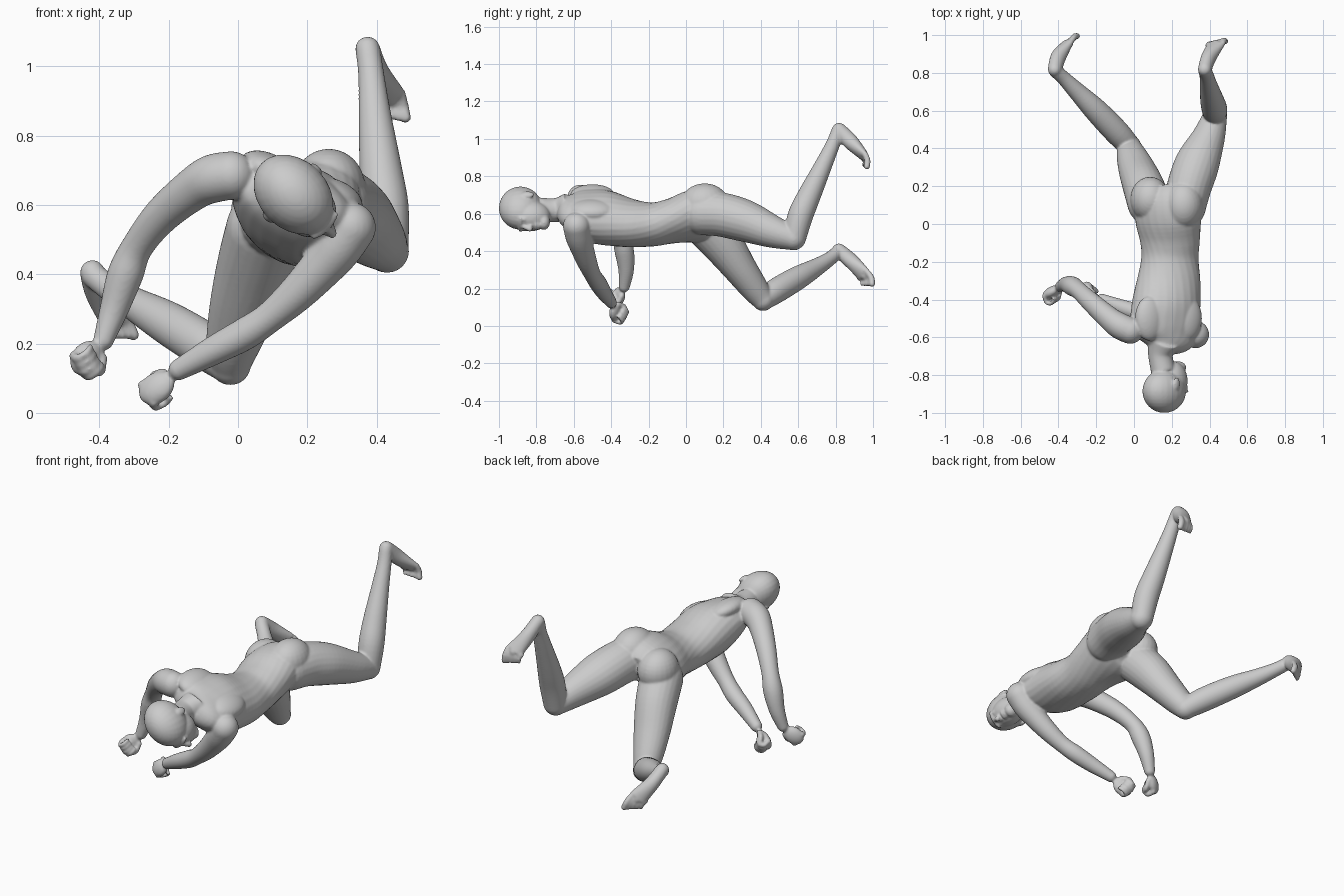
import bpy, bmesh
from math import sin, cos, pi, radians
from mathutils import Vector, Matrix

bm = bmesh.new()
X, Y, Z = Vector((1, 0, 0)), Vector((0, 1, 0)), Vector((0, 0, 1))


def blob(c, r, axes=(X, Y, Z)):
    """Ellipsoid with radii r along three axes."""
    m = Matrix([a.normalized() * k for a, k in zip(axes, r)]).transposed()
    if m.determinant() < 0:
        m.col[0] = -m.col[0]
    m = Matrix.Translation(c) @ m.to_4x4()
    bmesh.ops.create_uvsphere(bm, u_segments=24, v_segments=16, radius=1, matrix=m)


def loft(rings, ref=X, steps=5, seg=24, ends=True):
    """Smooth tube through rings (x, y, z, half width, half depth, roll)."""
    pts = []
    for r in rings:
        r = list(r)
        if len(r) == 4:
            r.append(r[3])
        pts.append(r + [0] * (6 - len(r)))
    path = []
    for i in range(len(pts) - 1):
        a, b, c, d = pts[max(i - 1, 0)], pts[i], pts[i + 1], pts[min(i + 2, len(pts) - 1)]
        for s in range(steps):
            t = s / steps
            path.append([.5 * (2 * q + (e - p) * t + (2 * p - 5 * q + 4 * e - f) * t * t
                               + (3 * q - p - 3 * e + f) * t ** 3)
                         for p, q, e, f in zip(a, b, c, d)])
    path.append(pts[-1])
    loops, faces = [], []
    for i, p in enumerate(path):
        t = (Vector(path[min(i + 1, len(path) - 1)][:3]) - Vector(path[max(i - 1, 0)][:3])).normalized()
        side = (ref - t * ref.dot(t)).normalized()
        n, a = side.cross(t), radians(p[5])
        u, v = side * cos(a) + n * sin(a), n * cos(a) - side * sin(a)
        loops.append([bm.verts.new(Vector(p[:3]) + u * p[3] * cos(k * 2 * pi / seg)
                                   + v * p[4] * sin(k * 2 * pi / seg)) for k in range(seg)])
    for a, b in zip(loops, loops[1:]):
        faces += [bm.faces.new((a[k], a[(k + 1) % seg], b[(k + 1) % seg], b[k])) for k in range(seg)]
    faces += [bm.faces.new(loops[0]), bm.faces.new(loops[-1])]
    bmesh.ops.recalc_face_normals(bm, faces=faces)
    if ends:
        for p in (pts[0], pts[-1]):
            r = min(p[3], p[4])
            blob(Vector(p[:3]), (r, r, r))


# Torso, twisted between shoulders and hips
loft([(.16, -.665, .645, .07, .055, -24), (.165, -.62, .625, .16, .085, -24),
      (.165, -.55, .605, .195, .115, -24), (.17, -.44, .58, .188, .14, -22),
      (.185, -.3, .55, .17, .128, -12), (.19, -.18, .543, .152, .118, 0),
      (.19, -.08, .56, .162, .118, 12), (.18, .03, .585, .182, .13, 24),
      (.175, .12, .595, .165, .12, 28), (.17, .19, .58, .1, .08, 28)], ends=False)
# Shoulder blades and buttocks
back = (Vector((.91, 0, -.41)), Y, Vector((.41, 0, .91)))
blob(Vector((.085, -.5, .70)), (.085, .12, .05), back)
blob(Vector((.28, -.5, .622)), (.085, .12, .05), back)
blob(Vector((.262, .10, .652)), (.105, .13, .11))
blob(Vector((.085, .13, .585)), (.105, .12, .115))

# Neck
loft([(.155, -.62, .64, .09, .07, -24), (.14, -.69, .62, .066, .064, -30),
      (.155, -.78, .62, .064, .066, -45)], ends=False)

# Head: crown towards -y, face turned down and to the right
F, S, U = Vector((.707, 0, -.707)), Vector((.707, 0, .707)), Vector((0, -1, 0))
HC = Vector((.16, -.885, .63))


def head(f, s, u, r):
    blob(HC + F * f + S * s + U * u, r, (F, S, U))


head(0, 0, 0, (.13, .1, .115))
head(.06, 0, -.055, (.085, .078, .105))
head(.105, 0, -.125, (.045, .04, .033))          # chin
head(.125, 0, .0, (.02, .055, .014))             # brow
loft([tuple(HC + F * .135 + U * -.005) + (.01,), tuple(HC + F * .158 + U * -.05) + (.015,)], S)
head(.138, 0, -.083, (.016, .028, .008))         # lips
head(.136, 0, -.097, (.015, .024, .008))
for k in (-1, 1):
    head(.118, k * .034, -.022, (.017, .018, .011))   # eye
    head(-.005, k * .098, -.04, (.022, .011, .034))   # ear
    head(.145, k * .011, -.055, (.013, .01, .009))    # nostril

# Arms
loft([(-.02, -.565, .685, .07), (-.075, -.54, .675, .07), (-.13, -.5, .645, .062),
      (-.22, -.42, .57, .053), (-.29, -.355, .48, .046), (-.325, -.33, .4, .052),
      (-.357, -.32, .3, .042), (-.388, -.33, .21, .03)])
loft([(.325, -.585, .535, .073), (.29, -.575, .48, .07), (.25, -.56, .43, .064),
      (.17, -.53, .345, .054), (.09, -.5, .275, .045), (.02, -.47, .228, .047),
      (-.07, -.44, .18, .042), (-.17, -.4, .125, .031)])


def fist(c, d, p):
    """Closed hand: d points away from the wrist, p to the palm side."""
    c, d = Vector(c), Vector(d).normalized()
    p = Vector(p)
    p = (p - d * p.dot(d)).normalized()
    s = d.cross(p)
    blob(c, (.058, .046, .028), (d, s, p))
    for i in range(4):
        k = c + s * (-.033 + .022 * i)
        f = .036 - .004 * abs(i - 1)
        loft([tuple(k + d * f) + (.014,), tuple(k + d * (f + .01) + p * .035) + (.0125,),
              tuple(k + d * (f - .016) + p * .052) + (.011,),
              tuple(k + d * (f - .04) + p * .04) + (.01,)], s, 4, 10)
    loft([tuple(c - d * .035 - s * .03 + p * .01) + (.016,), tuple(c - s * .048 + p * .03) + (.014,),
          tuple(c + d * .025 - s * .03 + p * .052) + (.011,)], d, 4, 10)


fist((-.437, -.36, .158), (-.62, -.35, -.6), (.3, -.9, -.2))
fist((-.235, -.378, .072), (-.75, .2, -.5), (.5, .8, -.1))

# Legs
loft([(.08, .11, .53, .115), (.05, .2, .43, .11), (.015, .29, .305, .098, .09),
      (-.015, .37, .195, .078, .074), (-.022, .412, .14, .06)])
loft([(-.022, .412, .14, .058), (-.09, .485, .19, .067), (-.2, .6, .258, .063),
      (-.3, .7, .315, .048), (-.37, .77, .36, .038), (-.415, .81, .395, .036)])
loft([(.265, .09, .6, .115), (.29, .19, .595, .118), (.335, .32, .56, .118, .112),
      (.395, .46, .505, .088), (.43, .575, .468, .064)])
loft([(.43, .58, .47, .062), (.425, .612, .59, .068), (.412, .66, .70, .062),
      (.395, .735, .86, .047), (.385, .785, .97, .038), (.376, .812, 1.04, .036)])


def foot(heel, arch, ball, side, toe):
    """Foot from heel to ball, with five toes."""
    side, toe, b = Vector(side).normalized(), Vector(toe).normalized(), Vector(ball)
    loft([heel + (.036, .038), arch + (.04, .042), ball + (.05, .024)], side)
    for i in range(5):
        r = (.017, .0135, .013, .012, .011)[i]
        a = b + side * (.036 - .02 * i)
        e = a + toe * (.068 - .007 * i)
        loft([tuple(a) + (.016,), tuple((a + e) / 2 + Y * .008) + (r,), tuple(e) + (r,)], side, 4, 10)


foot((-.42, .817, .405), (-.4, .885, .345), (-.355, .953, .272), (.75, .55, .33), (.35, .3, -.8))
foot((.374, .818, 1.05), (.395, .88, .985), (.435, .952, .91), (1, .15, .25), (.2, .15, -1))

# Fuse the parts into one smooth skin
mesh = bpy.data.meshes.new("body")
bm.to_mesh(mesh)
bm.free()
body = bpy.data.objects.new("body", mesh)
bpy.context.collection.objects.link(body)
rm = body.modifiers.new("skin", 'REMESH')
rm.mode, rm.voxel_size, rm.use_smooth_shade = 'VOXEL', .006, True
sm = body.modifiers.new("soften", 'SMOOTH')
sm.factor, sm.iterations = .5, 8
